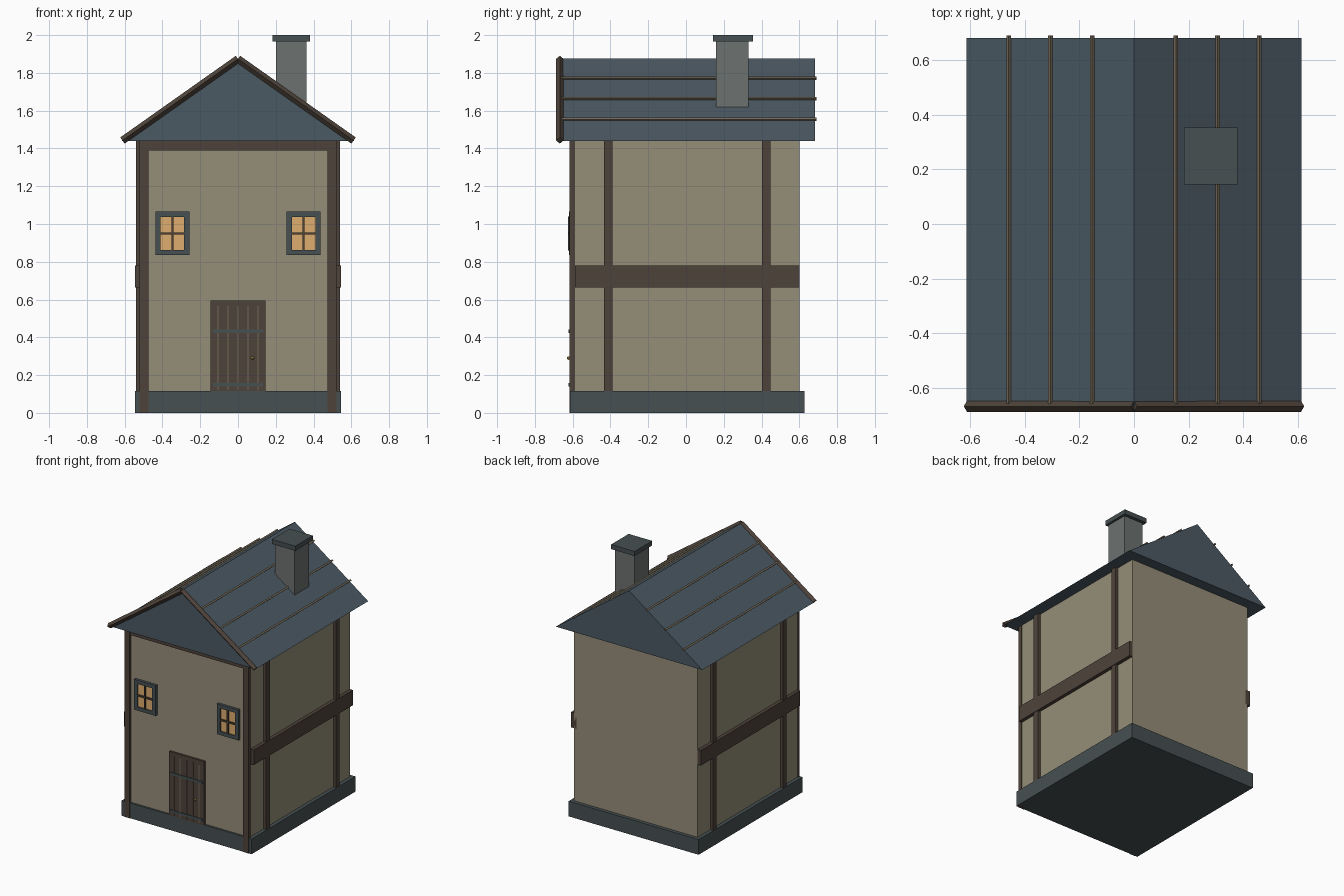
import bpy, bmesh, math
from mathutils import Vector, Matrix

if "Cube" in bpy.data.objects:
    bpy.data.objects.remove(bpy.data.objects["Cube"])


def material(name, rgb):
    m = bpy.data.materials.new(name)
    m.diffuse_color = (*rgb, 1)
    m.use_nodes = True
    m.node_tree.nodes["Principled BSDF"].inputs["Base Color"].default_value = m.diffuse_color
    return m


PLASTER = material("plaster", (0.30, 0.27, 0.19))
TIMBER = material("timber", (0.075, 0.055, 0.042))
STONE = material("dark_stone", (0.063, 0.08, 0.085))
SLATE = material("slate", (0.07, 0.10, 0.125))
BATTEN = material("batten_wood", (0.18, 0.145, 0.10))
BRICK = material("chimney_grey", (0.15, 0.165, 0.16))
GLASS = material("lit_glass", (0.73, 0.42, 0.16))
BRASS = material("brass", (0.45, 0.28, 0.07))


def finish(name, bm, mat):
    bmesh.ops.recalc_face_normals(bm, faces=bm.faces)
    me = bpy.data.meshes.new(name)
    bm.to_mesh(me)
    bm.free()
    me.materials.append(mat)
    ob = bpy.data.objects.new(name, me)
    bpy.context.collection.objects.link(ob)
    return ob


def box(name, x, y, z, mat):
    """Box from (min, max) ranges on each axis."""
    bm = bmesh.new()
    bmesh.ops.create_cube(bm, size=1)
    for v in bm.verts:
        v.co = [(r[0] + r[1]) / 2 + c * (r[1] - r[0]) for c, r in zip(v.co, (x, y, z))]
    return finish(name, bm, mat)


def rod(name, a, b, r, mat):
    """Four-sided rod whose edges point along y / the slope normal."""
    a, b = Vector(a), Vector(b)
    d = (b - a).normalized()
    u = Vector((1, 0, 0)) if abs(d.y) > 0.9 else Vector((0, 1, 0))
    w = d.cross(u)
    bm = bmesh.new()
    rings = [[bm.verts.new(p + o * r) for o in (u, w, -u, -w)] for p in (a, b)]
    for i in range(4):
        j = (i + 1) % 4
        bm.faces.new((rings[0][i], rings[0][j], rings[1][j], rings[1][i]))
    for ring in rings:
        bm.faces.new(ring)
    return finish(name, bm, mat)


def span(s, a, b):
    """Range a..b on side s (+1 or -1)."""
    return tuple(sorted((s * a, s * b)))


# Body and plinth
box("walls", (-0.518, 0.518), (-0.60, 0.60), (0.01, 1.45), PLASTER)
box("foundation", (-0.545, 0.545), (-0.615, 0.627), (0, 0.115), STONE)

# Roof prism
EAVE, RIDGE, HALF = 1.44, 1.877, 0.614
bm = bmesh.new()
tri = [bm.verts.new((x, -0.668, z)) for x, z in ((-HALF, EAVE), (HALF, EAVE), (0, RIDGE))]
face = bm.faces.new(tri)
ext = bmesh.ops.extrude_face_region(bm, geom=[face], use_keep_orig=True)
bmesh.ops.translate(bm, vec=(0, 1.35, 0),
                    verts=[v for v in ext["geom"] if isinstance(v, bmesh.types.BMVert)])
finish("roof", bm, SLATE)

# Chimney
box("chimney", (0.20, 0.363), (0.16, 0.33), (1.5, 1.97), BRICK)
box("chimney_cap", (0.183, 0.38), (0.144, 0.354), (1.965, 2.0), STONE)

# Front top beam
box("front_top_beam", (-0.52, 0.52), (-0.617, -0.588), (1.39, 1.44), TIMBER)

for s, side in ((-1, "left"), (1, "right")):
    # Timber framing
    box(f"{side}_corner_post", span(s, 0.475, 0.521), (-0.618, -0.588), (0, 1.44), TIMBER)
    box(f"{side}_wall_beam", span(s, 0.50, 0.544), (-0.588, 0.60), (0.665, 0.78), TIMBER)
    for y, end in ((-0.412, "front"), (0.425, "back")):
        box(f"{side}_{end}_wall_post", span(s, 0.50, 0.54), (y - 0.022, y + 0.022),
            (0.10, 1.44), TIMBER)

    # Gable trim and roof battens
    rod(f"{side}_gable_trim", (0, -0.668, RIDGE - 0.003), (s * 0.612, -0.668, EAVE + 0.002),
        0.02, TIMBER)
    for i, x in enumerate((0.153, 0.306, 0.459)):
        z = RIDGE - (RIDGE - EAVE) * x / HALF + 0.004
        rod(f"{side}_roof_batten_{i + 1}", (s * x, -0.66, z), (s * x, 0.691, z), 0.009, BATTEN)

    # Window
    cx, cz = s * 0.347, 0.95
    for t, edge in ((-1, "left"), (1, "right")):
        a, b = sorted((cx + t * 0.062, cx + t * 0.091))
        box(f"{side}_window_{edge}_frame", (a, b), (-0.62, -0.59), (cz - 0.115, cz + 0.115), STONE)
    for t, edge in ((-1, "bottom"), (1, "top")):
        a, b = sorted((cz + t * 0.087, cz + t * 0.115))
        box(f"{side}_window_{edge}_frame", (cx - 0.062, cx + 0.062), (-0.62, -0.59), (a, b), STONE)
    box(f"{side}_window_glass", (cx - 0.064, cx + 0.064), (-0.612, -0.59),
        (cz - 0.09, cz + 0.09), GLASS)
    box(f"{side}_window_upright_bar", (cx - 0.006, cx + 0.006), (-0.624, -0.60),
        (cz - 0.09, cz + 0.09), TIMBER)
    box(f"{side}_window_cross_bar", (cx - 0.064, cx + 0.064), (-0.623, -0.60),
        (cz - 0.006, cz + 0.006), TIMBER)

# Door with plank seams, straps and knob
box("door", (-0.146, 0.146), (-0.615, -0.59), (0.11, 0.595), TIMBER)
for i in range(5):
    x = (i - 2) * 0.053
    box(f"door_seam_{i + 1}", (x - 0.003, x + 0.003), (-0.618, -0.60), (0.12, 0.565), BATTEN)
for z, level in ((0.149, "lower"), (0.433, "upper")):
    box(f"door_{level}_strap", (-0.133, 0.133), (-0.622, -0.60), (z - 0.009, z + 0.009), STONE)
bm = bmesh.new()
bmesh.ops.create_uvsphere(bm, u_segments=8, v_segments=6, radius=0.009,
                          matrix=Matrix.Translation((0.077, -0.621, 0.29)))
finish("door_knob", bm, BRASS)
